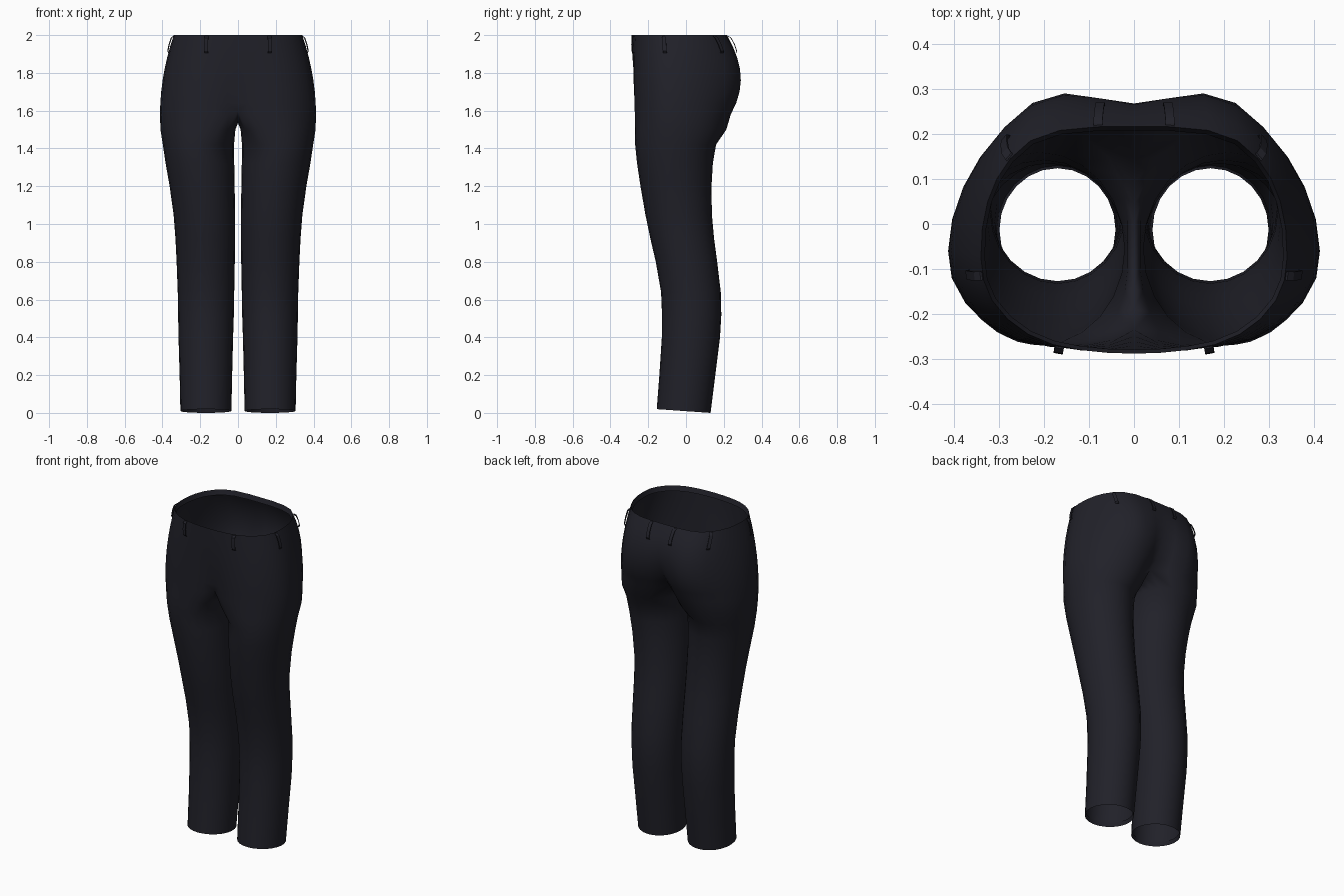
import bpy, bmesh, math
from mathutils import Vector

if "Cube" in bpy.data.objects:
    bpy.data.objects.remove(bpy.data.objects["Cube"])

cloth = bpy.data.materials.new("dark navy cloth")
cloth.diffuse_color = (0.015, 0.015, 0.022, 1)
cloth.use_nodes = True
cloth.node_tree.nodes["Principled BSDF"].inputs["Base Color"].default_value = cloth.diffuse_color

N, OUT = 24, 16          # points per leg ring; points 0..16 run front centre -> outside -> back centre

# half outlines (x, y) of the body at crotch, hip and waist height
CROTCH = [(0, -.235), (.05, -.258), (.115, -.268), (.19, -.271), (.265, -.255), (.325, -.222),
          (.375, -.175), (.405, -.12), (.413, -.06), (.404, .01), (.38, .08), (.345, .14),
          (.29, .19), (.225, .225), (.15, .237), (.07, .21), (0, .14)]
HIP = [(0, -.273), (.06, -.276), (.12, -.278), (.185, -.273), (.25, -.257), (.312, -.222),
       (.36, -.175), (.388, -.12), (.396, -.06), (.388, .01), (.365, .085), (.331, .15),
       (.285, .215), (.226, .268), (.155, .29), (.07, .279), (0, .262)]
WAIST = [(0, -.288), (.06, -.286), (.12, -.28), (.18, -.268), (.235, -.245), (.28, -.212),
         (.315, -.17), (.334, -.125), (.34, -.075), (.337, -.01), (.325, .05), (.305, .1),
         (.275, .145), (.23, .185), (.165, .208), (.08, .216), (0, .217)]
ZC, ZH, ZW = 1.58, 1.78, 2.0

# leg sections: height, inner x, outer x, front y, back y
LEG = [(.01, .035, .305, -.155, .13), (.2, .031, .309, -.141, .155), (.4, .026, .315, -.128, .18),
       (.52, .022, .317, -.127, .187), (.64, .02, .319, -.132, .184), (.8, .017, .325, -.16, .165),
       (.92, .015, .331, -.188, .149), (1.05, .015, .341, -.215, .137), (1.2, .018, .362, -.241, .135),
       (1.32, .02, .383, -.259, .142), (1.42, .021, .398, -.269, .159)]


def body(k, z):
    """Point on the seat and hips: k along the half outline, z height."""
    a = (z - ZH) * (z - ZW) / ((ZC - ZH) * (ZC - ZW))
    b = (z - ZC) * (z - ZW) / ((ZH - ZC) * (ZH - ZW))
    c = (z - ZC) * (z - ZH) / ((ZW - ZC) * (ZW - ZH))
    i = min(int(k), OUT - 1)
    f = k - i
    def at(t):
        return Vector((t[i][0] * (1 - f) + t[i + 1][0] * f, t[i][1] * (1 - f) + t[i + 1][1] * f, 0))
    p = at(CROTCH) * a + at(HIP) * b + at(WAIST) * c
    p.z = z
    return p


def leg_ring(z, xi, xo, yf, yb, inset=0):
    ring = []
    for k in range(N):
        t = math.radians(-120 + 15 * k)
        ring.append(Vector(((xi + xo) / 2 + ((xo - xi) / 2 - inset) * math.cos(t),
                            (yf + yb) / 2 + ((yb - yf) / 2 - inset) * math.sin(t), z)))
    return ring


def crotch_ring():
    ring = [body(k, ZC) for k in range(OUT + 1)]
    ring[0].z = ring[OUT].z = 1.6
    for k in range(OUT + 1, N):                      # saddle seam between the legs
        s = 1 - 2 * (k - OUT) / (N - OUT)
        ring.append(Vector((0, -.0475 + .1875 * s, 1.535 + .065 * s * s)))
    return ring


def finish(name, bm, angle):
    me = bpy.data.meshes.new(name)
    bm.to_mesh(me)
    bm.free()
    ob = bpy.data.objects.new(name, me)
    bpy.context.collection.objects.link(ob)
    me.materials.append(cloth)
    m = ob.modifiers.new("mirror", 'MIRROR')
    m.use_clip = True
    m.merge_threshold = .0005
    bpy.context.view_layer.objects.active = ob
    ob.select_set(True)
    bpy.ops.object.shade_smooth_by_angle(angle=math.radians(angle))
    ob.select_set(False)
    return ob


# ---- trousers: leg, crotch and hips as one half, mirrored
rings = []
hem_in = leg_ring(.035, *LEG[0][1:], inset=.006)     # folded hem
rings.append(hem_in)
rings += [leg_ring(*s) for s in LEG]
for ring in rings[:2]:
    for p in ring:                                   # hem drops towards the heel
        p.z -= .07 * (p.y + .0125)
for p in rings[1]:
    p.z = max(p.z, 0)
top = crotch_ring()
blend = []
for k, p in enumerate(leg_ring(1.5, .014, .408, -.273, .19)):
    q = p.lerp(top[k], .5)
    q.x = max(q.x, .014)
    q.z = 1.5
    blend.append(q)
rings += [blend, top]

bm = bmesh.new()
rows = [[bm.verts.new(p) for p in ring] for ring in rings]
for lo, hi in zip(rows, rows[1:]):
    for k in range(N):
        j = (k + 1) % N
        bm.faces.new((lo[k], lo[j], hi[j], hi[k]))
prev = rows[-1][:OUT + 1]
hip_rows = [body_z for body_z in (1.64, 1.7, 1.76, 1.82, 1.88, 1.94, 2.0)]
levels = [[body(k, z) for k in range(OUT + 1)] for z in hip_rows]
fold = []
for k in range(OUT + 1):                             # folded waist edge
    p = body(k, 2.0)
    fold.append(Vector((p.x * .975, (p.y + .035) * .965 - .035, 1.97)))
for level in levels + [fold]:
    cur = [bm.verts.new(p) for p in level]
    for k in range(OUT):
        bm.faces.new((prev[k], prev[k + 1], cur[k + 1], cur[k]))
    prev = cur
finish("trousers", bm, 60)

# ---- belt loops: small bowed straps around the waist
bm = bmesh.new()
for k in (2.75, 7.2, 12, 15):
    side = (body(k + .2, 1.95) - body(k - .2, 1.95)).normalized()
    out = side.cross(Vector((0, 0, 1))).normalized()
    path = [(1.905, .001), (1.915, .009), (1.95, .012), (1.985, .011), (1.996, .001)]
    strip = []
    for z, d in path:
        c = body(k, z)
        row = []
        for w, h in ((-.01, 0), (.01, 0), (.01, .004), (-.01, .004)):
            row.append(bm.verts.new(c + side * w + out * (d + h)))
        strip.append(row)
    for a, b in zip(strip, strip[1:]):
        for i in range(4):
            j = (i + 1) % 4
            bm.faces.new((a[i], a[j], b[j], b[i]))
    bm.faces.new(strip[0][::-1])
    bm.faces.new(strip[-1])
bmesh.ops.recalc_face_normals(bm, faces=bm.faces)
finish("belt_loops", bm, 30)
